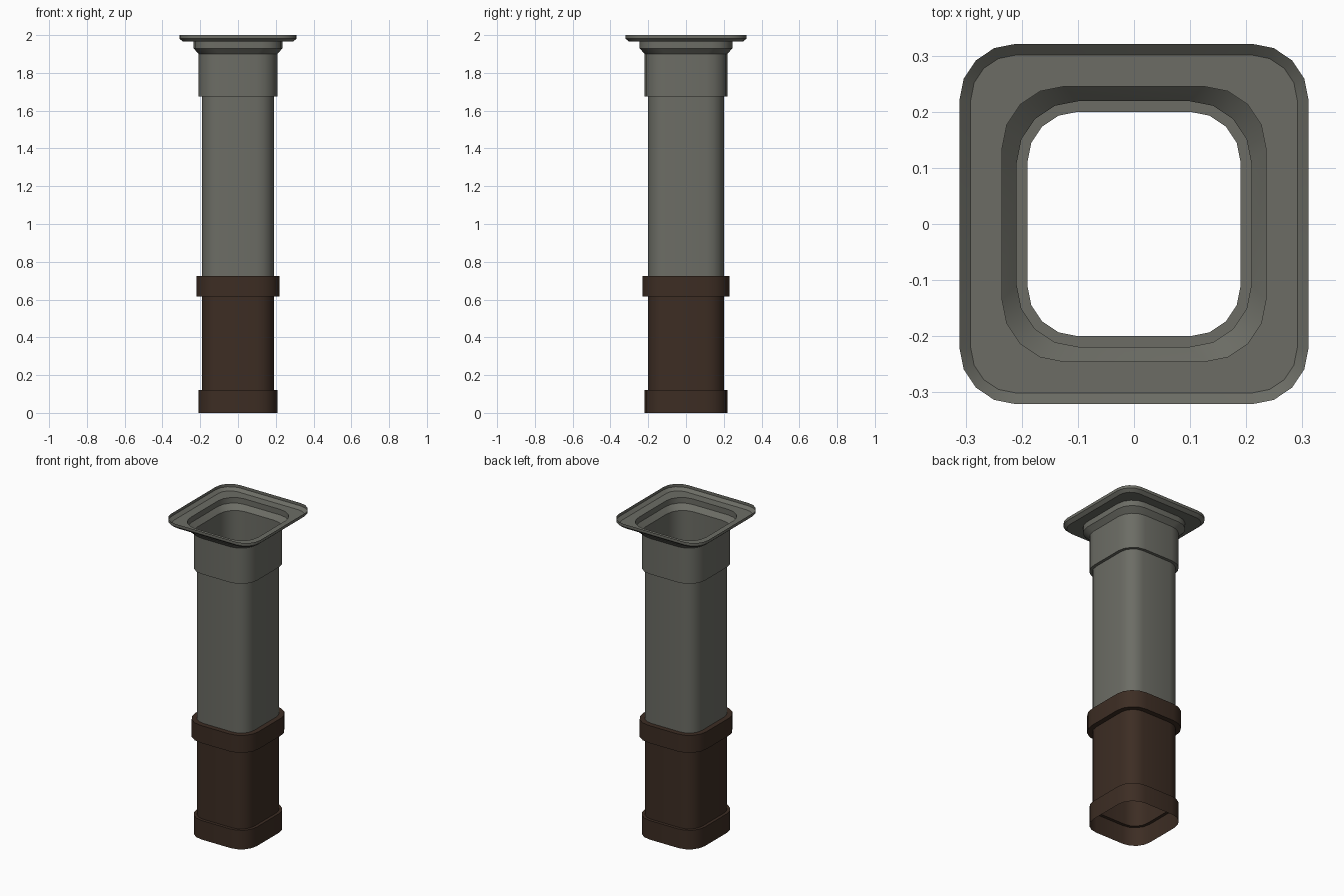
import bpy, bmesh, math

if "Cube" in bpy.data.objects:
    bpy.data.objects.remove(bpy.data.objects["Cube"])


def material(name, rgb):
    m = bpy.data.materials.new(name)
    m.diffuse_color = (*rgb, 1)
    m.use_nodes = True
    m.node_tree.nodes["Principled BSDF"].inputs["Base Color"].default_value = m.diffuse_color
    return m


grey = material("warm grey metal", (0.150, 0.152, 0.130))
brown = material("dark brown metal", (0.046, 0.026, 0.017))
DEPTH = 0.01   # the section is slightly deeper in y than in x
SEG = 4        # segments per rounded corner


def outline(hx, r):
    """Rounded rectangle, counter-clockwise."""
    hy = hx + DEPTH
    pts = []
    for q, (sx, sy) in enumerate(((1, 1), (-1, 1), (-1, -1), (1, -1))):
        for i in range(SEG + 1):
            a = math.pi / 2 * (q + i / SEG)
            pts.append((sx * (hx - r) + r * math.cos(a), sy * (hy - r) + r * math.sin(a)))
    return pts


def loft(name, profile, mat):
    """Thin open shell through (half width, corner radius, height) rings."""
    bm = bmesh.new()
    rings = [[bm.verts.new((x, y, z)) for x, y in outline(hx, r)] for hx, r, z in profile]
    n = len(rings[0])
    for a, b in zip(rings, rings[1:]):
        for i in range(n):
            j = (i + 1) % n
            bm.faces.new((a[i], a[j], b[j], b[i]))
    me = bpy.data.meshes.new(name)
    bm.to_mesh(me)
    bm.free()
    me.materials.append(mat)
    ob = bpy.data.objects.new(name, me)
    bpy.context.collection.objects.link(ob)
    bpy.context.view_layer.objects.active = ob
    ob.select_set(True)
    bpy.ops.object.shade_smooth_by_angle(angle=math.radians(30))
    ob.select_set(False)
    return ob


# brown lower pipe: foot sleeve, shaft, coupling band
loft("lower_pipe", [
    (0.209, 0.11, 0.0), (0.209, 0.11, 0.12),
    (0.19, 0.09, 0.12), (0.19, 0.09, 0.615),
    (0.221, 0.12, 0.615), (0.221, 0.12, 0.725),
    (0.19, 0.09, 0.725)], brown)

# grey upper pipe: shaft, collar, flared neck and tray-like top flange
loft("upper_pipe", [
    (0.19, 0.09, 0.725), (0.19, 0.09, 1.675),
    (0.209, 0.11, 1.675), (0.209, 0.11, 1.90),
    (0.235, 0.11, 1.93), (0.235, 0.11, 1.965),
    (0.291, 0.08, 1.965), (0.311, 0.10, 1.982),
    (0.311, 0.10, 2.0)], grey)
